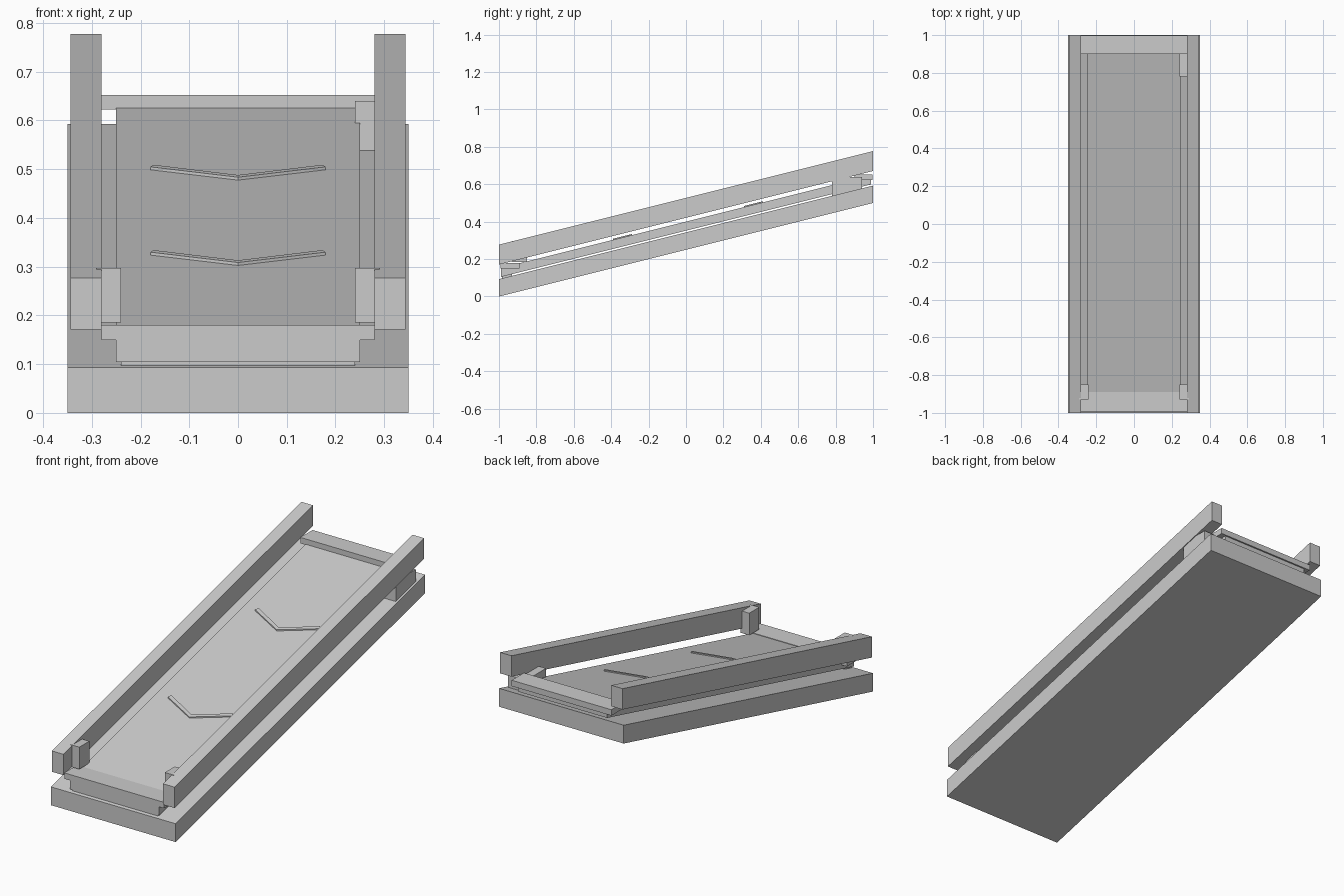
import bpy, bmesh

if "Cube" in bpy.data.objects:
    bpy.data.objects.remove(bpy.data.objects["Cube"])

SLOPE = 0.25   # rise per unit of length
MID = 0.25     # height of the base underside at y = 0


def prism(name, outline, z0, z1, sloped=False):
    """Extrude an (x, y) outline from z0 to z1; sloped parts follow the ramp."""
    bm = bmesh.new()
    lift = lambda y: MID + SLOPE * y if sloped else 0.0
    low = [bm.verts.new((x, y, z0 + lift(y))) for x, y in outline]
    high = [bm.verts.new((x, y, z1 + lift(y))) for x, y in outline]
    bm.faces.new(low[::-1])
    bm.faces.new(high)
    n = len(outline)
    for i in range(n):
        j = (i + 1) % n
        bm.faces.new((low[i], low[j], high[j], high[i]))
    bmesh.ops.recalc_face_normals(bm, faces=bm.faces)
    mesh = bpy.data.meshes.new(name)
    bm.to_mesh(mesh)
    bm.free()
    obj = bpy.data.objects.new(name, mesh)
    bpy.context.collection.objects.link(obj)
    return obj


def box(name, x0, x1, y0, y1, z0, z1, sloped=False):
    return prism(name, [(x0, y0), (x1, y0), (x1, y1), (x0, y1)], z0, z1, sloped)


def mirror_x(obj):
    obj.modifiers.new("mirror", 'MIRROR').use_axis[0] = True


# sloping base and conveyor belt
box("base", -0.35, 0.35, -1, 1, 0, 0.093, True)
box("belt", -0.25, 0.25, -0.99, 0.99, 0.102, 0.15, True)

# side rails
mirror_x(box("side_rail", 0.28, 0.344, -1, 1, 0.171, 0.277, True))

# level end plates
box("front_plate", -0.28, 0.28, -0.993, -0.89, 0.15, 0.18)
box("back_plate", -0.28, 0.28, 0.90, 0.998, 0.622, 0.652)

# small supports under the belt ends
box("front_support", -0.24, 0.24, -0.985, -0.93, 0.097, 0.14)
box("back_support", -0.24, 0.24, 0.93, 0.985, 0.597, 0.63)

# front sensor posts and drive housing
mirror_x(box("front_post", 0.24, 0.29, -0.93, -0.85, 0.185, 0.297))
box("drive_housing", 0.24, 0.34, 0.78, 0.94, 0.538, 0.64)

# raised chevrons on the belt
for i, y in enumerate((-0.39, 0.31)):
    prism(f"chevron_{i + 1}",
          [(0, y), (0.18, y + 0.085), (0.173, y + 0.102), (0, y + 0.018),
           (-0.173, y + 0.102), (-0.18, y + 0.085)],
          0.148, 0.156, True)
